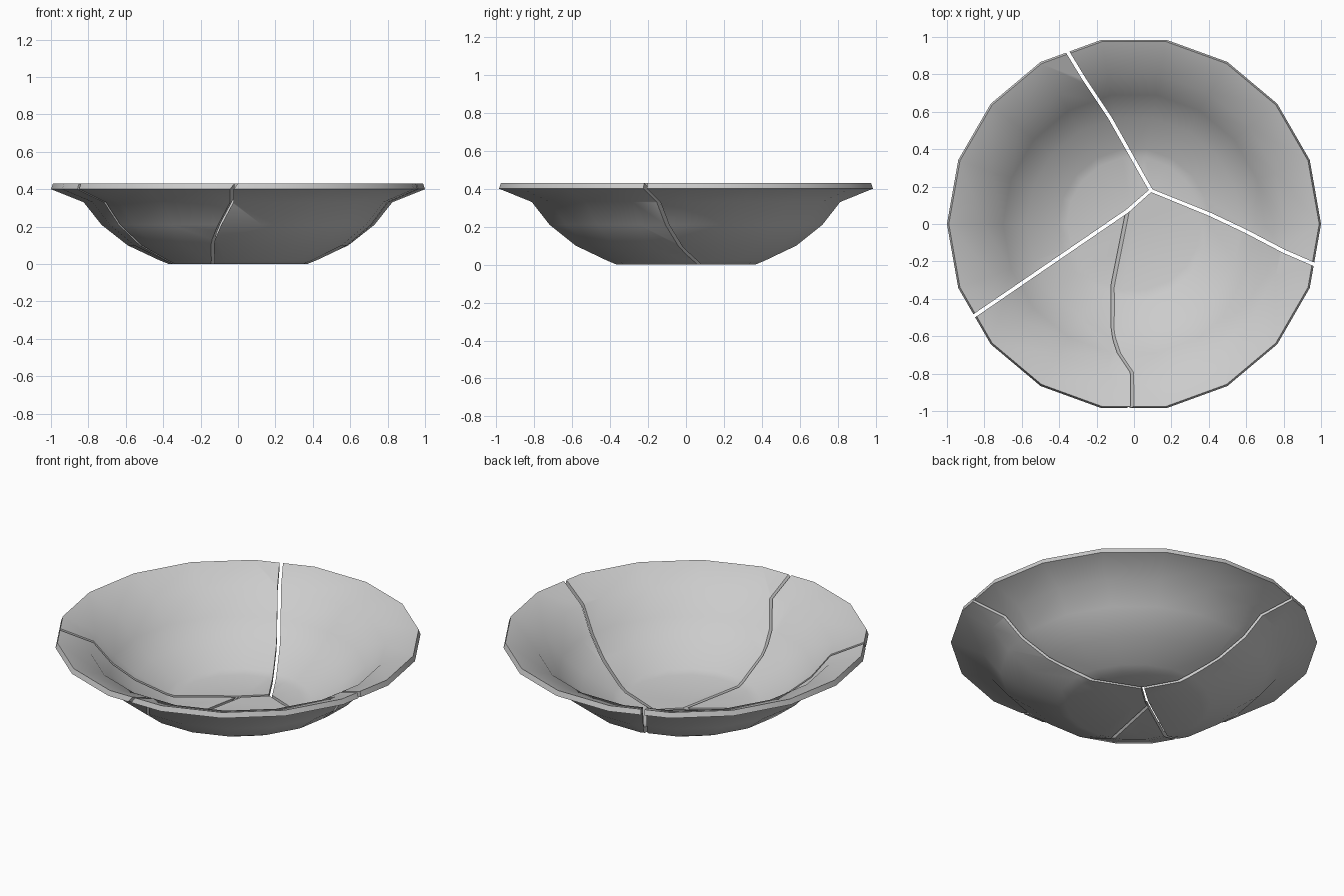
import bpy
import bmesh
import math
from mathutils import Vector

if "Cube" in bpy.data.objects:
    bpy.data.objects.remove(bpy.data.objects["Cube"])

SIDES = 18
GAP = 0.019
OUTER = [(0, 0), (0.37, 0), (0.42, 0.02), (0.59, 0.1), (0.73, 0.21), (0.825, 0.33), (1, 0.4)]
INNER = [(0.99, 0.43), (0.805, 0.355), (0.7, 0.225), (0.575, 0.13), (0.405, 0.045), (0.36, 0.03), (0, 0.03)]

# Plain grey stoneware
clay = bpy.data.materials.new("grey_stoneware")
clay.use_nodes = True
clay.diffuse_color = (0.6, 0.6, 0.6, 1)
clay.node_tree.nodes["Principled BSDF"].inputs["Base Color"].default_value = clay.diffuse_color


def make_object(name, bm):
    bmesh.ops.recalc_face_normals(bm, faces=bm.faces)
    mesh = bpy.data.meshes.new(name)
    bm.to_mesh(mesh)
    bm.free()
    obj = bpy.data.objects.new(name, mesh)
    bpy.context.collection.objects.link(obj)
    return obj


def lathe(name, profile):
    bm = bmesh.new()
    verts = [bm.verts.new((r, 0, z)) for r, z in profile]
    edges = [bm.edges.new(pair) for pair in zip(verts, verts[1:])]
    bmesh.ops.spin(bm, geom=verts + edges, cent=(0, 0, 0), axis=(0, 0, 1),
                   angle=math.tau, steps=SIDES, use_duplicate=False)
    bmesh.ops.remove_doubles(bm, verts=bm.verts, dist=0.0005)
    return make_object(name, bm)


def surface_height(r):
    rings = INNER[::-1]
    for (r0, z0), (r1, z1) in zip(rings, rings[1:]):
        if r <= r1:
            return z0 + (z1 - z0) * (r - r0) / (r1 - r0)
    return rings[-1][1]


def crack_cutter(name, path, slant=0.0, reach=0.3):
    """A thin wall that follows a crack line, optionally leaning in x."""
    pts = [Vector(p) for p in path]
    bm = bmesh.new()
    sections = []
    for i, p in enumerate(pts):
        before = (p - pts[i - 1]).normalized() if i else None
        after = (pts[i + 1] - p).normalized() if i + 1 < len(pts) else None
        along = ((before or after) + (after or before)).normalized()
        side = Vector((-along.y, along.x)) * GAP / 2
        z = surface_height(p.length)
        corners = []
        for sign, level in ((1, 1), (-1, 1), (-1, -1), (1, -1)):
            q = p + side * sign
            corners.append(bm.verts.new((q.x + slant * level * reach, q.y, z + level * reach)))
        sections.append(corners)
    for a, b in zip(sections, sections[1:]):
        for k in range(4):
            n = (k + 1) % 4
            bm.faces.new((a[k], a[n], b[n], b[k]))
    bm.faces.new(sections[0])
    bm.faces.new(sections[-1])
    cutter = make_object(name, bm)
    cutter.hide_render = True
    return cutter


# Whole bowl
bowl = lathe("bowl_shard", OUTER + INNER)
bowl.data.materials.append(clay)

# Crack lines, seen from above
JOINT = (0.09, 0.18)
FORK = (-0.035, 0.07)
cracks = [
    crack_cutter("cross_crack", [(-0.955, -0.555), (-0.85, -0.488), FORK, JOINT, (0.41, 0.05),
                                 (0.6, -0.04), (0.8, -0.145), (0.95, -0.21), (1.05, -0.254)]),
    crack_cutter("back_crack", [(0.095, 0.172), (-0.13, 0.57), (-0.27, 0.78), (-0.355, 0.92), (-0.41, 1.01)]),
    crack_cutter("front_crack", [(-0.034, 0.072), (-0.115, -0.39), (-0.107, -0.61),
                                 (-0.014, -0.81), (-0.014, -0.98), (-0.014, -1.08)], slant=0.7),
]

# Split the bowl along the cracks
bpy.ops.object.select_all(action="DESELECT")
bowl.select_set(True)
bpy.context.view_layer.objects.active = bowl
for cutter in cracks:
    mod = bowl.modifiers.new("crack", "BOOLEAN")
    mod.operation = "DIFFERENCE"
    mod.solver = "EXACT"
    mod.object = cutter
    bpy.ops.object.modifier_apply(modifier=mod.name)
for cutter in cracks:
    bpy.data.objects.remove(cutter)

bpy.ops.mesh.separate(type="LOOSE")
bpy.ops.object.shade_smooth_by_angle(angle=math.radians(40))

# Name each shard by the side it lies on
for shard in list(bpy.context.selected_objects):
    mid = sum((v.co for v in shard.data.vertices), Vector()) / len(shard.data.vertices)
    depth = "back" if mid.y > 0 else "front"
    shard.name = depth + ("_left" if mid.x > 0 else "_right") + "_shard"
